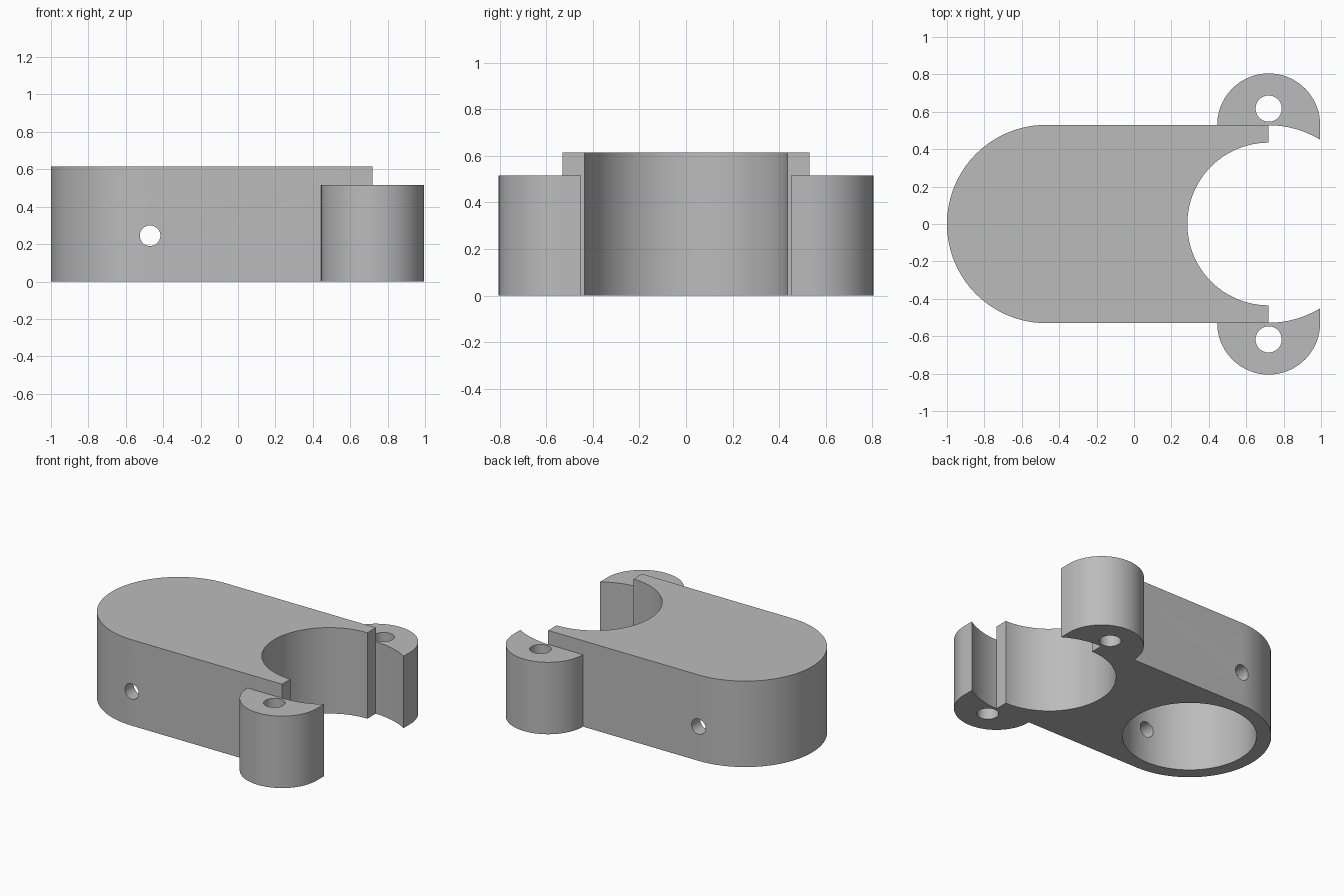
import bpy, bmesh, math
from mathutils import Matrix

if "Cube" in bpy.data.objects:
    bpy.data.objects.remove(bpy.data.objects["Cube"], do_unlink=True)

grey = bpy.data.materials.new("plain grey")
grey.use_nodes = True
COLOUR = (0.5, 0.5, 0.5, 1)
grey.diffuse_color = COLOUR
grey.node_tree.nodes["Principled BSDF"].inputs["Base Color"].default_value = COLOUR

HEIGHT, EAR_HEIGHT = 0.615, 0.515
ROUND_X, BORE_X = -0.47, 0.72
OUTER, BORE, CLEARANCE = 0.53, 0.435, 0.528
EAR, SCREW, PIN = 0.275, 0.07, 0.055


def arc(cx, cy, r, start, end, steps=48):
    return [(cx + r * math.cos(math.radians(start + (end - start) * i / steps)),
             cy + r * math.sin(math.radians(start + (end - start) * i / steps)))
            for i in range(steps + 1)]


def extrude(name, outline, z0, z1):
    bm = bmesh.new()
    face = bm.faces.new([bm.verts.new((x, y, z0)) for x, y in outline])
    top = bmesh.ops.extrude_face_region(bm, geom=[face])
    verts = [v for v in top["geom"] if isinstance(v, bmesh.types.BMVert)]
    bmesh.ops.translate(bm, verts=verts, vec=(0, 0, z1 - z0))
    bmesh.ops.recalc_face_normals(bm, faces=bm.faces)
    mesh = bpy.data.meshes.new(name)
    bm.to_mesh(mesh)
    bm.free()
    mesh.materials.append(grey)
    ob = bpy.data.objects.new(name, mesh)
    bpy.context.collection.objects.link(ob)
    return ob


def cylinder(name, x, y, r, z0, z1):
    return extrude(name, arc(x, y, r, 0, 360, 96)[:-1], z0, z1)


def combine(target, tool, operation):
    bpy.context.view_layer.objects.active = target
    mod = target.modifiers.new(operation, 'BOOLEAN')
    mod.operation, mod.solver, mod.object = operation, 'EXACT', tool
    bpy.ops.object.modifier_apply(modifier=mod.name)
    bpy.data.objects.remove(tool, do_unlink=True)


# Round-ended body with the open bore
body = extrude("clamp_body", arc(ROUND_X, 0, OUTER, 90, 270)
               + [(BORE_X, -OUTER)] + arc(BORE_X, 0, BORE, 270, 90)
               + [(BORE_X, OUTER)], 0, HEIGHT)

# Screw ears, relieved by the clearance circle
for side in (-1, 1):
    ear_arc = arc(BORE_X, side * OUTER, EAR, 0, side * 180)
    ear = extrude("screw_ear", ear_arc
                  + [(BORE_X - EAR, side * 0.44), (BORE_X + EAR, side * 0.44)],
                  0, EAR_HEIGHT)
    combine(ear, cylinder("clearance_cutter", BORE_X, 0, CLEARANCE, -1, 1), 'DIFFERENCE')
    combine(ear, cylinder("screw_cutter", BORE_X, side * 0.617, SCREW, -1, 1), 'DIFFERENCE')
    combine(body, ear, 'UNION')

# Blind pocket from below and the cross pin hole
combine(body, cylinder("pocket_cutter", ROUND_X, 0, BORE, -1, EAR_HEIGHT), 'DIFFERENCE')
pin = cylinder("pin_cutter", 0, 0, PIN, -1, 1)
pin.data.transform(Matrix.Translation((ROUND_X, 0, 0.245)) @ Matrix.Rotation(math.pi / 2, 4, 'X'))
combine(body, pin, 'DIFFERENCE')

# Smooth curved walls, sharp rims
bpy.ops.object.select_all(action='DESELECT')
body.select_set(True)
bpy.context.view_layer.objects.active = body
bpy.ops.object.shade_smooth_by_angle(angle=math.radians(30))
